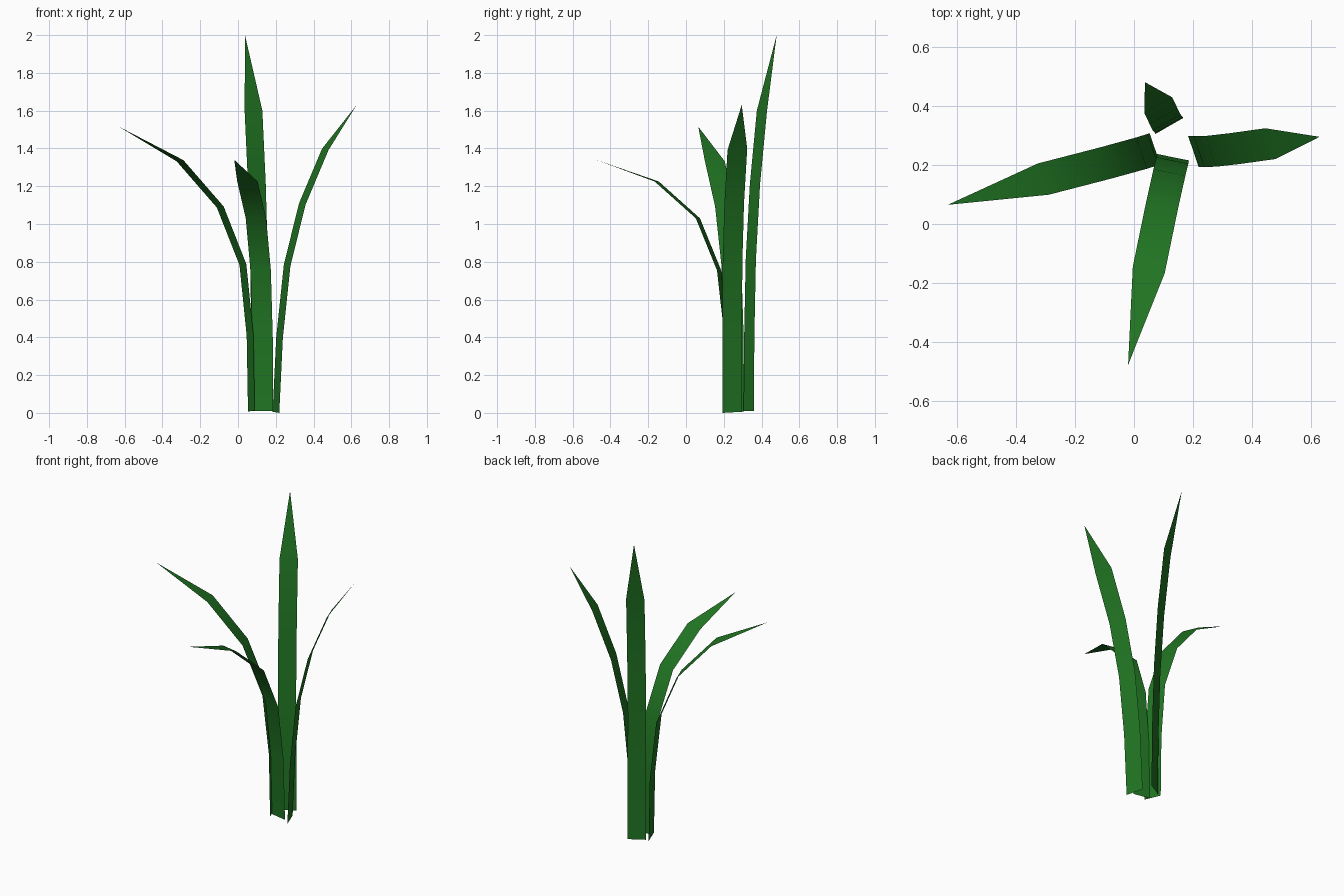
import bpy
import bmesh
from mathutils import Vector

leaf_green = bpy.data.materials.new("leaf_green")
leaf_green.diffuse_color = (0.015, 0.18, 0.017, 1)


def make_blade(name, half_width, path):
    """Flat ribbon along a centre path, ending in a point."""
    half = Vector(half_width)
    bm = bmesh.new()
    rows = [(bm.verts.new(Vector(p) - half), bm.verts.new(Vector(p) + half))
            for p in path[:-1]]
    for (a, b), (c, d) in zip(rows, rows[1:]):
        bm.faces.new((a, b, d, c))
    tip = bm.verts.new(path[-1])
    bm.faces.new((rows[-1][0], rows[-1][1], tip))
    for f in bm.faces:
        f.smooth = True
    mesh = bpy.data.meshes.new(name)
    bm.to_mesh(mesh)
    bm.free()
    mesh.materials.append(leaf_green)
    obj = bpy.data.objects.new(name, mesh)
    bpy.context.collection.objects.link(obj)
    return obj


# Tall upright blade at the back
make_blade("back_blade", (-0.047, -0.027, 0), [
    (0.120, 0.332, 0.01), (0.118, 0.335, 0.41), (0.111, 0.343, 0.81),
    (0.100, 0.365, 1.21), (0.082, 0.402, 1.60), (0.037, 0.480, 2.00)])

# Blade leaning to the right
make_blade("right_blade", (0.0175, -0.052, -0.003), [
    (0.201, 0.245, 0.003), (0.220, 0.245, 0.40), (0.260, 0.246, 0.78),
    (0.340, 0.255, 1.105), (0.462, 0.272, 1.395), (0.628, 0.295, 1.63)])

# Blade drooping to the left
make_blade("left_blade", (0.018, -0.053, 0.003), [
    (0.071, 0.254, 0.01), (0.064, 0.252, 0.41), (0.026, 0.240, 0.785),
    (-0.094, 0.207, 1.09), (-0.307, 0.152, 1.335), (-0.630, 0.065, 1.515)])

# Short blade bending forward
make_blade("front_blade", (0.054, -0.011, 0), [
    (0.132, 0.226, 0.01), (0.130, 0.215, 0.40), (0.120, 0.175, 0.755),
    (0.095, 0.063, 1.03), (0.050, -0.155, 1.225), (-0.020, -0.477, 1.34)])
